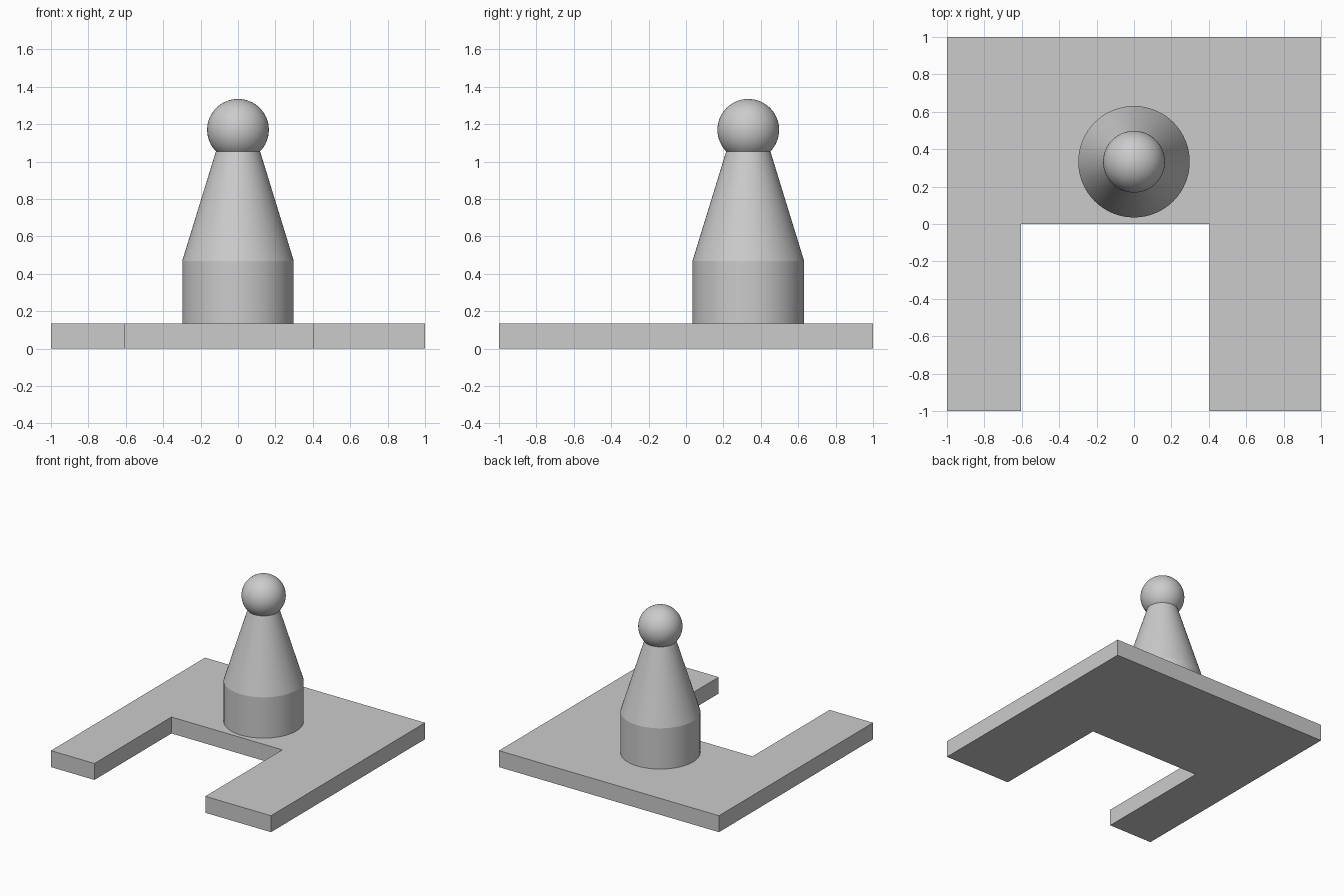
import bpy
import bmesh
import math

cube = bpy.data.objects.get("Cube")
if cube:
    bpy.data.objects.remove(cube, do_unlink=True)

BASE_TOP = 0.135
CENTRE_Y = 0.333
SEGMENTS = 64

grey = bpy.data.materials.new("light_grey")
grey.use_nodes = True
colour = (0.6, 0.6, 0.6, 1)
grey.diffuse_color = colour
grey.node_tree.nodes["Principled BSDF"].inputs["Base Color"].default_value = colour


def finish(name, bm, location=(0, 0, 0)):
    """Turn a bmesh into a named, coloured object."""
    bmesh.ops.recalc_face_normals(bm, faces=bm.faces)
    mesh = bpy.data.meshes.new(name)
    bm.to_mesh(mesh)
    bm.free()
    mesh.materials.append(grey)
    obj = bpy.data.objects.new(name, mesh)
    obj.location = location
    bpy.context.collection.objects.link(obj)
    return obj


def smooth(obj):
    bpy.ops.object.select_all(action="DESELECT")
    obj.select_set(True)
    bpy.context.view_layer.objects.active = obj
    bpy.ops.object.shade_smooth_by_angle(angle=math.radians(15))


# Base plate: a U-shaped outline with an off-centre notch at the front
bm = bmesh.new()
outline = [(-1, -1), (-0.605, -1), (-0.605, 0), (0.403, 0),
           (0.403, -1), (1, -1), (1, 1), (-1, 1)]
plate = bm.faces.new([bm.verts.new((x, y, 0)) for x, y in outline])
raised = bmesh.ops.extrude_face_region(bm, geom=[plate])["geom"]
bmesh.ops.translate(bm, vec=(0, 0, BASE_TOP),
                    verts=[v for v in raised if isinstance(v, bmesh.types.BMVert)])
finish("base_plate", bm)

# Body: straight lower drum tapering to a narrow neck, as a spun profile
bm = bmesh.new()
profile = [(0.298, BASE_TOP), (0.298, 0.47), (0.118, 1.055)]
rings = []
for radius, z in profile:
    ring = bmesh.ops.create_circle(bm, segments=SEGMENTS, radius=radius)["verts"]
    bmesh.ops.translate(bm, vec=(0, 0, z), verts=ring)
    rings.append(ring)
for low, high in zip(rings, rings[1:]):
    for i in range(SEGMENTS):
        j = (i + 1) % SEGMENTS
        bm.faces.new((low[i], low[j], high[j], high[i]))
bm.faces.new(rings[-1])
smooth(finish("body", bm, (0, CENTRE_Y, 0)))

# Head: ball resting on the neck
bm = bmesh.new()
bmesh.ops.create_uvsphere(bm, u_segments=SEGMENTS, v_segments=32, radius=0.165)
smooth(finish("head", bm, (0, CENTRE_Y, 1.17)))
